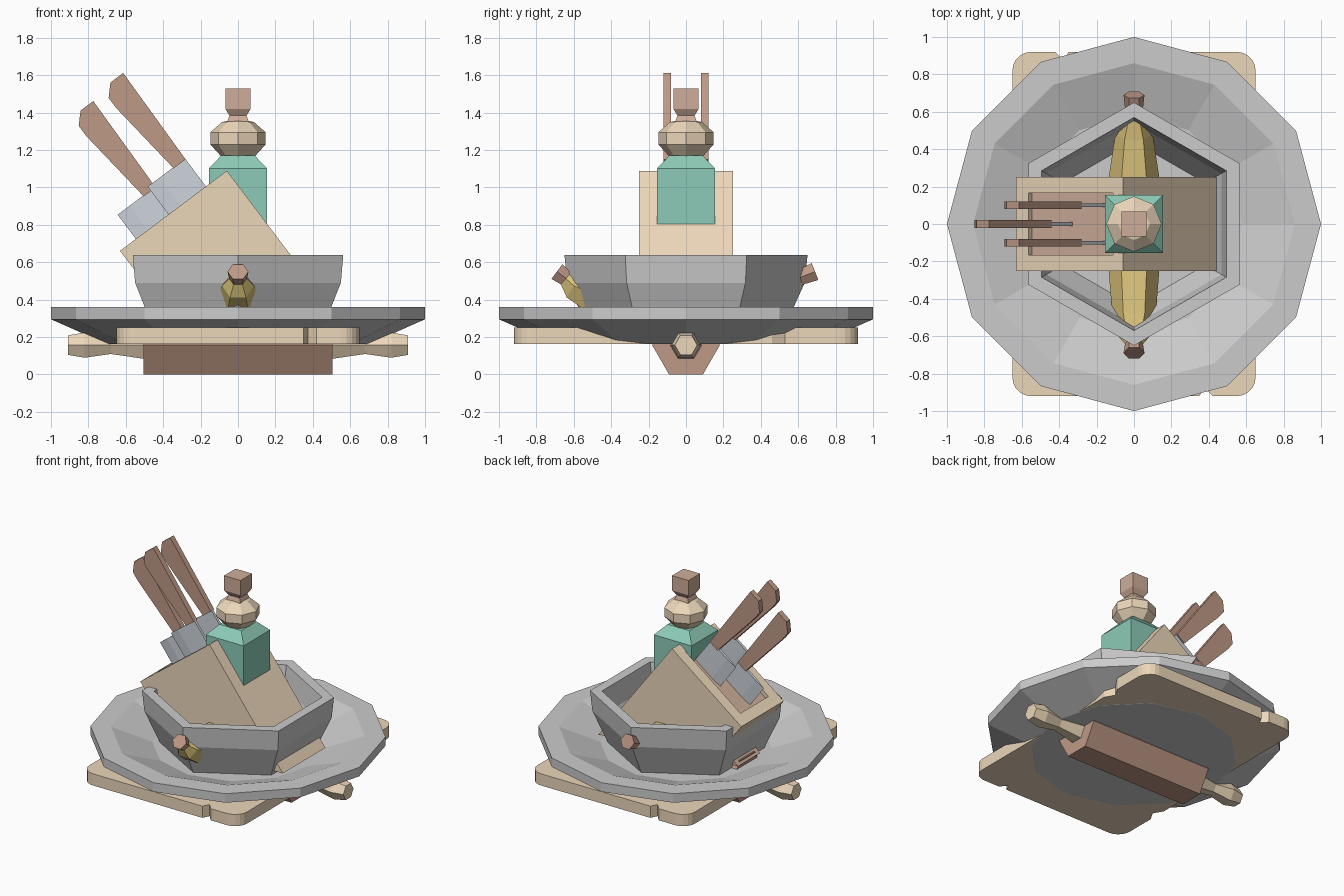
import bpy, bmesh
from math import sin, cos, pi, radians
from mathutils import Vector

if "Cube" in bpy.data.objects:
    bpy.data.objects.remove(bpy.data.objects["Cube"])

def material(name, rgb):
    m = bpy.data.materials.new(name)
    m.diffuse_color = (*rgb, 1)
    m.use_nodes = True
    m.node_tree.nodes["Principled BSDF"].inputs["Base Color"].default_value = m.diffuse_color
    return m

WOOD = material("light_wood", (0.84, 0.68, 0.49))
BROWN = material("brown_wood", (0.52, 0.32, 0.24))
PEACH = material("peach_wood", (0.62, 0.42, 0.32))
TEAL = material("teal", (0.27, 0.60, 0.48))
STEEL = material("steel", (0.62, 0.66, 0.72))
YELLOW = material("yellow", (0.72, 0.56, 0.20))

def finish(name, bm, mat=None):
    bmesh.ops.remove_doubles(bm, verts=bm.verts, dist=1e-5)
    bmesh.ops.recalc_face_normals(bm, faces=bm.faces)
    me = bpy.data.meshes.new(name)
    bm.to_mesh(me)
    bm.free()
    ob = bpy.data.objects.new(name, me)
    bpy.context.collection.objects.link(ob)
    if mat:
        me.materials.append(mat)
    return ob

def loft(name, rings, mat=None):
    """Skin a list of point rings and cap both ends."""
    bm = bmesh.new()
    rows = [[bm.verts.new(p) for p in r] for r in rings]
    n = len(rows[0])
    for a, b in zip(rows, rows[1:]):
        for i in range(n):
            j = (i + 1) % n
            bm.faces.new((a[i], a[j], b[j], b[i]))
    bm.faces.new(rows[0])
    bm.faces.new(rows[-1])
    return finish(name, bm, mat)

def lathe(name, profile, sides, start=0.0, mat=None):
    """Turn (radius, z) points around the z axis."""
    return loft(name, [[(r * cos(start + 2 * pi * i / sides), r * sin(start + 2 * pi * i / sides), z)
                        for i in range(sides)] for r, z in profile], mat)

def prism_y(name, outline, y0, y1, mat):
    """Extrude an (x, z) outline along y."""
    return loft(name, [[(x, y, z) for x, z in outline] for y in (y0, y1)], mat)

def tube(name, path, axis, mat):
    """Hexagonal tube; path holds (position, z, radius) along x or y."""
    pts = [Vector((p, 0, z) if axis == 'x' else (0, p, z)) for p, z, _ in path]
    side = Vector((0, 1, 0)) if axis == 'x' else Vector((1, 0, 0))
    rings = []
    for i, (p, (_, _, r)) in enumerate(zip(pts, path)):
        t = (pts[min(i + 1, len(pts) - 1)] - pts[max(i - 1, 0)]).normalized()
        up = side.cross(t)
        rings.append([p + r * (cos(k * pi / 3) * side + sin(k * pi / 3) * up) for k in range(6)])
    return loft(name, rings, mat)

# rolling pin
ZP = 0.157
tube("rolling_pin_body", [(-0.505, ZP, 0.181), (0.505, ZP, 0.181)], 'x', BROWN)
for s, label in ((-1, "left"), (1, "right")):
    tube("rolling_pin_handle_" + label,
         [(s * x, ZP, r) for x, r in ((0.5, 0.085), (0.68, 0.055), (0.82, 0.078), (0.91, 0.06))], 'x', WOOD)

# cutting board with rounded corners and a small notch in each side
half = []
for cx, cy, a0 in ((0.55, 0.82, 0), (-0.55, 0.82, 90)):
    half += [(cx + 0.1 * cos(radians(a0 + a)), cy + 0.1 * sin(radians(a0 + a))) for a in range(0, 91, 18)]
    if a0 == 0:
        half += [(-0.35, 0.92), (-0.375, 0.87), (-0.42, 0.92)]
half = [(0.65, 0.46), (0.61, 0.53), (0.65, 0.6)] + half
outline = half + [(-x, -y) for x, y in half]
loft("cutting_board", [[(x, y, z) for x, y in outline] for z in (0.163, 0.25)], WOOD)

# plate and bowl
lathe("plate", [(0.7, 0.162), (1, 0.295), (1, 0.362), (0.86, 0.362), (0.58, 0.26)], 12)
lathe("bowl", [(0.53, 0.26), (0.635, 0.49), (0.65, 0.64), (0.57, 0.64), (0.54, 0.48), (0.44, 0.32)], 6, pi / 2)

# banana, its ends poking through the bowl
tube("banana", [(-0.645, 0.515, 0.045), (-0.6, 0.475, 0.085), (-0.5, 0.43, 0.115), (-0.25, 0.39, 0.135),
                (0, 0.38, 0.14), (0.25, 0.395, 0.135), (0.48, 0.45, 0.10), (0.61, 0.52, 0.045)], 'y', YELLOW)
tube("banana_tip", [(-0.63, 0.505, 0.046), (-0.69, 0.55, 0.056)], 'y', BROWN)
tube("banana_stem", [(0.60, 0.515, 0.046), (0.69, 0.55, 0.056)], 'y', BROWN)

# knife block: d runs along the knives, e runs down the slotted face
def tilt(d, e):
    return (-0.6 * d - 0.8 * e, 0.8 * d - 0.6 * e)

FACE, TOP, LOW = 0.907, -0.606, 0.108
block = prism_y("knife_block", [tilt(FACE, TOP), tilt(FACE, LOW), (-0.35, 0.29), (0.545, 0.29)],
                -0.25, 0.25, WOOD)
cutter = prism_y("slot_cutter", [tilt(FACE + 0.1, -0.54), tilt(FACE + 0.1, 0.025),
                                 tilt(FACE - 0.04, 0.025), tilt(FACE - 0.04, -0.54)], -0.165, 0.165, PEACH)
cut = block.modifiers.new("slot", 'BOOLEAN')
cut.operation = 'DIFFERENCE'
cut.solver = 'EXACT'
cut.object = cutter
cutter.hide_render = True
cutter.hide_set(True)
prism_y("slot_floor", [tilt(FACE - 0.03, -0.54), tilt(FACE - 0.03, 0.025),
                       tilt(FACE - 0.06, 0.025), tilt(FACE - 0.06, -0.54)], -0.165, 0.165, PEACH)
prism_y("block_foot", [(-0.3, 0.5), (-0.52, 0.29), (-0.3, 0.29)], -0.13, 0.13, PEACH)

# knives
for i, (y, d, e) in enumerate(((0, 1.064, -0.248), (-0.1, 1.088, -0.466), (0.1, 1.088, -0.466))):
    handle = ((0, 0), (0.57, -0.01), (0.57, 0.075), (0.51, 0.132), (0.44, 0.132), (0, 0.08))
    prism_y(f"knife_handle_{i}", [tilt(d + a, e + b) for a, b in handle], y - 0.021, y + 0.021, BROWN)
    rings = []
    for dd in (d + 0.005, FACE - 0.05):
        rings.append([(x, y + t, z) for b, t in ((0, -0.01), (0.17, -0.01), (0.25, 0), (0.17, 0.01), (0, 0.01))
                      for x, z in [tilt(dd, e + b)]])
    loft(f"knife_blade_{i}", rings, STEEL)

# pepper mill
Q = 2 ** 0.5
lathe("mill_body", [(0.156 * Q, 0.5), (0.156 * Q, 1.1), (0.09 * Q, 1.17)], 4, pi / 4, TEAL)
lathe("mill_knob", [(0.08, 1.155), (0.148, 1.23), (0.148, 1.295), (0.085, 1.35), (0.03, 1.36)], 8, 0, WOOD)
lathe("mill_cap", [(0.06 * Q, 1.34), (0.046 * Q, 1.385), (0.068 * Q, 1.42), (0.068 * Q, 1.53)], 4, pi / 4, PEACH)
